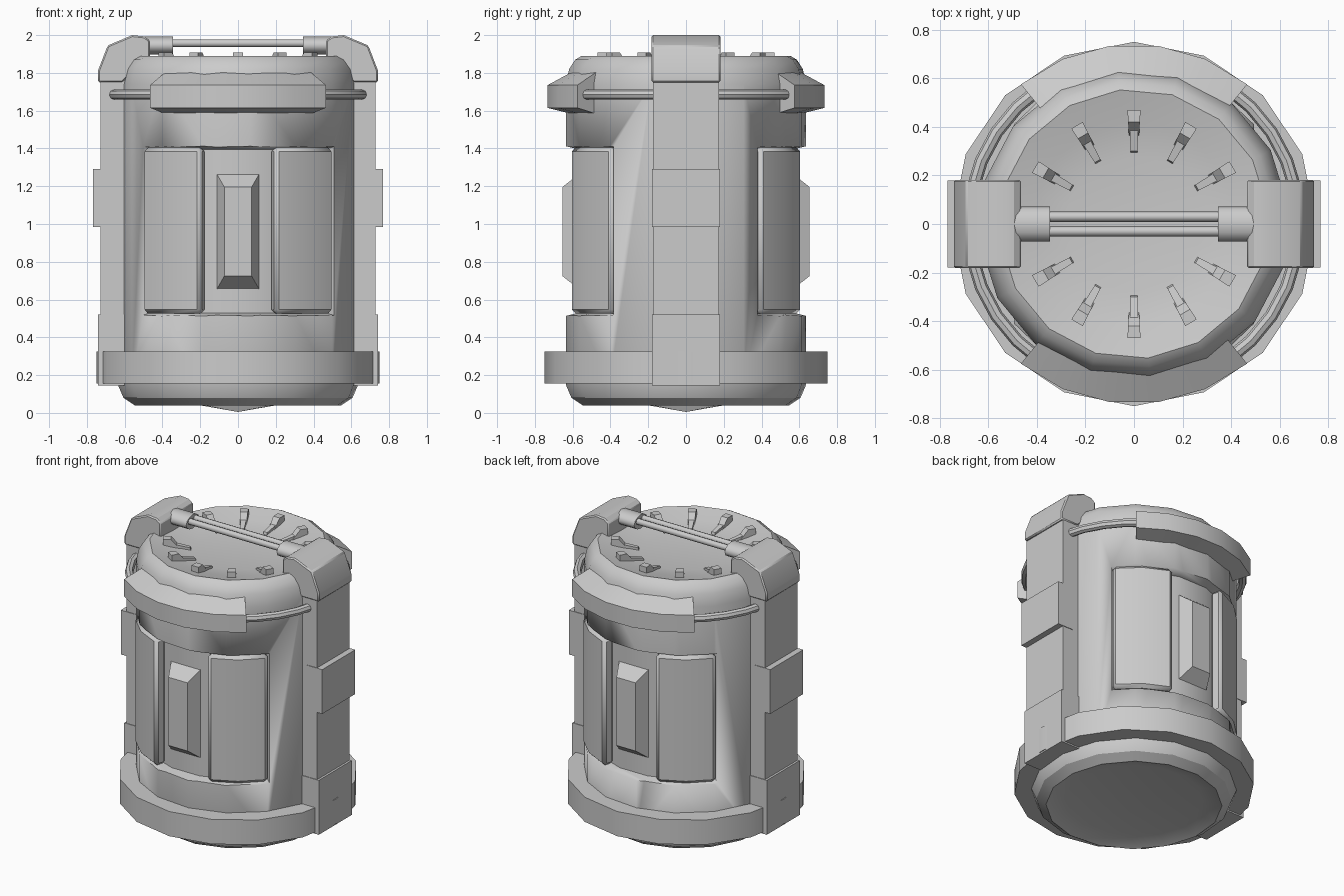
import bpy, bmesh
from math import sin, cos, pi, radians

if "Cube" in bpy.data.objects:
    bpy.data.objects.remove(bpy.data.objects["Cube"])


def finish(bm, name, bevel=0.0, smooth=30):
    bmesh.ops.remove_doubles(bm, verts=bm.verts, dist=1e-5)
    bmesh.ops.recalc_face_normals(bm, faces=bm.faces)
    me = bpy.data.meshes.new(name)
    bm.to_mesh(me)
    bm.free()
    ob = bpy.data.objects.new(name, me)
    bpy.context.collection.objects.link(ob)
    if bevel:
        m = ob.modifiers.new("bevel", 'BEVEL')
        m.width, m.segments, m.limit_method = bevel, 1, 'ANGLE'
        m.angle_limit = radians(40)
    bpy.ops.object.select_all(action='DESELECT')
    bpy.context.view_layer.objects.active = ob
    ob.select_set(True)
    bpy.ops.object.shade_smooth_by_angle(angle=radians(smooth))
    return ob


def sweep(name, section, a0, a1, n, closed_section=True, bevel=0.0):
    """Revolve (radius, z) points about z; angles in degrees from the front."""
    bm = bmesh.new()
    rings = []
    for i in range(n + 1):
        a = radians(a0 + (a1 - a0) * i / n)
        rings.append([bm.verts.new((r * sin(a), -r * cos(a), z)) for r, z in section])
    k = len(section)
    for p, q in zip(rings, rings[1:]):
        for j in range(k if closed_section else k - 1):
            l = (j + 1) % k
            bm.faces.new((p[j], q[j], q[l], p[l]))
    if a1 - a0 < 359:
        bm.faces.new(rings[0])
        bm.faces.new(rings[-1])
    bmesh.ops.remove_doubles(bm, verts=bm.verts, dist=1e-5)
    bmesh.ops.dissolve_degenerate(bm, edges=bm.edges, dist=1e-5)
    return finish(bm, name, bevel)


def extrude_xz(name, pts, half_depth, side, bevel=0.0):
    bm = bmesh.new()
    f = bm.faces.new([bm.verts.new((x * side, -half_depth, z)) for x, z in pts])
    ext = bmesh.ops.extrude_face_region(bm, geom=[f])
    for v in ext["geom"]:
        if isinstance(v, bmesh.types.BMVert):
            v.co.y = half_depth
    return finish(bm, name, bevel)


def rod_x(name, x0, x1, y, z, ry, rz, n):
    bm = bmesh.new()
    ends = [[bm.verts.new((x, y + ry * cos(2 * pi * i / n), z + rz * sin(2 * pi * i / n)))
             for i in range(n)] for x in (x0, x1)]
    for i in range(n):
        j = (i + 1) % n
        bm.faces.new((ends[0][i], ends[0][j], ends[1][j], ends[1][i]))
    for e in ends:
        bm.faces.new(e)
    return finish(bm, name, 0, 50)


# Barrel body with rounded shoulders and a dished lid and base
body = sweep("body", [(0, 0.005), (0.43, 0.08), (0.55, 0.04), (0.61, 0.08), (0.64, 0.15),
                      (0.64, 1.74), (0.622, 1.82), (0.59, 1.87), (0.555, 1.89),
                      (0.42, 1.855), (0.28, 1.83), (0, 1.84)], 6, 366, 16, False)

# Lower hoop
sweep("base_hoop", [(0.60, 0.155), (0.75, 0.155), (0.75, 0.325), (0.60, 0.325)], 0, 360, 16)

# Wire ring running behind the bumpers
sweep("wire_ring", [(0.68 + 0.027 * cos(i * pi / 4), 1.685 + 0.027 * sin(i * pi / 4))
                    for i in range(8)], 0, 360, 32)

# Front and back: recess, panels, grip and bumper
for label, turn in (("front", 0), ("back", 180)):
    cutter = sweep(label + "_recess_cutter",
                   [(0.58, 0.53), (0.66, 0.51), (0.8, 0.51), (0.8, 1.415), (0.66, 1.415), (0.58, 1.395)],
                   turn - 53, turn + 53, 5)
    cutter.hide_render = True
    cutter.hide_viewport = True
    cut = body.modifiers.new(label + "_recess", 'BOOLEAN')
    cut.object, cut.operation, cut.solver = cutter, 'DIFFERENCE', 'EXACT'

    for tag, a in (("left", -35), ("right", 35)):
        sweep(f"{label}_{tag}_panel", [(0.56, 0.525), (0.645, 0.525), (0.645, 1.405), (0.56, 1.405)],
              turn + a - 17.3, turn + a + 17.3, 2, bevel=0.022)

    sweep(label + "_bumper", [(0.60, 1.58), (0.74, 1.615), (0.74, 1.735), (0.60, 1.81)],
          turn - 39, turn + 39, 5)

    # Tapered grip block
    s = -1 if turn == 0 else 1
    bm = bmesh.new()
    lo, hi = ([bm.verts.new((sx * w, s * y, 0.96 + sz * h)) for sx, sz in
               ((-1, -1), (1, -1), (1, 1), (-1, 1))]
              for w, y, h in ((0.115, 0.56, 0.31), (0.072, 0.655, 0.235)))
    for i in range(4):
        j = (i + 1) % 4
        bm.faces.new((lo[i], lo[j], hi[j], hi[i]))
    bm.faces.new(lo)
    bm.faces.new(hi)
    finish(bm, label + "_grip")

# Side rails with hooked heads, pads and handle sockets
for tag, s in (("left", -1), ("right", 1)):
    extrude_xz(tag + "_rail", [(0.56, 0.2), (0.727, 0.2), (0.727, 1.8), (0.56, 1.8)], 0.176, s)
    extrude_xz(tag + "_rail_head", [(0.61, 1.75), (0.742, 1.75), (0.742, 1.81), (0.69, 1.945),
                                    (0.56, 2.0), (0.495, 1.993), (0.465, 1.97), (0.465, 1.85),
                                    (0.56, 1.80)], 0.182, s, 0.008)
    extrude_xz(tag + "_foot_pad", [(0.6, 0.145), (0.742, 0.145), (0.742, 0.52), (0.6, 0.52)], 0.18, s)
    extrude_xz(tag + "_mid_pad", [(0.65, 0.985), (0.768, 0.985), (0.768, 1.29), (0.65, 1.29)], 0.18, s)
    rod_x(tag + "_socket", s * 0.345, s * 0.50, 0, 1.945, 0.072, 0.047, 12)

# Twin carry rods
for tag, y in (("front", -0.03), ("back", 0.03)):
    rod_x(tag + "_carry_rod", -0.37, 0.37, y, 1.957, 0.021, 0.021, 8)

# Lid clips: sloping foot and upright tab, skipping the two rail positions
for i in range(12):
    if i in (3, 9):
        continue
    a = i * 30
    sweep(f"clip_foot_{i}", [(0.29, 1.82), (0.46, 1.85), (0.46, 1.885), (0.30, 1.85)],
          a - 2.6, a + 2.6, 1)
    sweep(f"clip_tab_{i}", [(0.36, 1.84), (0.47, 1.85), (0.47, 1.908), (0.42, 1.908)],
          a - 3.3, a + 3.3, 1)
